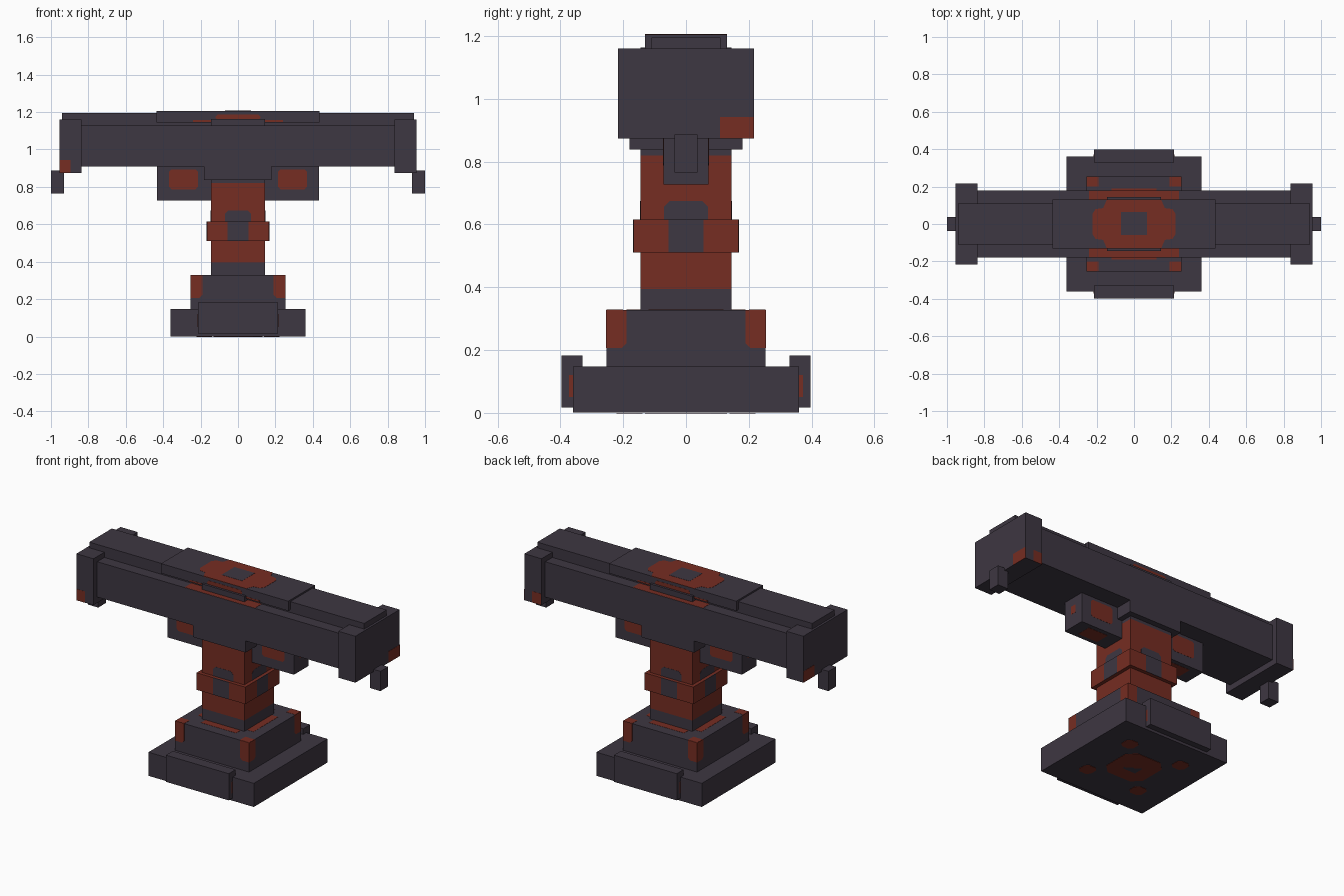
import bpy, bmesh
from mathutils import Vector

if "Cube" in bpy.data.objects:
    bpy.data.objects.remove(bpy.data.objects["Cube"])


def material(name, rgb):
    m = bpy.data.materials.new(name)
    m.diffuse_color = (*rgb, 1)
    m.use_nodes = True
    m.node_tree.nodes["Principled BSDF"].inputs["Base Color"].default_value = m.diffuse_color
    return m


DARK = material("dark_plum_metal", (0.048, 0.038, 0.054))
RED = material("rust_red", (0.180, 0.026, 0.016))
SIGNS = (-1, 1)


def finish(name, bm, mat):
    bmesh.ops.recalc_face_normals(bm, faces=bm.faces)
    me = bpy.data.meshes.new(name)
    bm.to_mesh(me)
    bm.free()
    me.materials.append(mat)
    ob = bpy.data.objects.new(name, me)
    bpy.context.collection.objects.link(ob)
    return ob


def box(name, x, y, z, mat=DARK):
    """Box from (min, max) pairs."""
    bm = bmesh.new()
    bmesh.ops.create_cube(bm, size=1)
    for v in bm.verts:
        v.co = Vector([r[0] if c < 0 else r[1] for c, r in zip(v.co, (x, y, z))])
    return finish(name, bm, mat)


def inlay(name, axis, at, pts, mat=RED, lift=0.001):
    """Thin painted plate on the plane axis = at, facing away from the centre."""
    bm = bmesh.new()
    s = 1 if at > 0 else -1
    rings = []
    for d in (at - s * 0.003, at + s * lift):
        ring = []
        for p in pts:
            co = list(p)
            co.insert(axis, d)
            ring.append(bm.verts.new(co))
        rings.append(ring)
    a, b = rings
    bm.faces.new(a)
    bm.faces.new(b)
    for i in range(len(a)):
        j = (i + 1) % len(a)
        bm.faces.new((a[i], a[j], b[j], b[i]))
    return finish(name, bm, mat)


def rect(u0, u1, v0, v1, c=0.0):
    """Rectangle outline, with optional cut corners."""
    if not c:
        return [(u0, v0), (u1, v0), (u1, v1), (u0, v1)]
    return [(u0 + c, v0), (u1 - c, v0), (u1, v0 + c), (u1, v1 - c),
            (u1 - c, v1), (u0 + c, v1), (u0, v1 - c), (u0, v0 + c)]


def span(s, a, b):
    return sorted((s * a, s * b))


# Base and stepped foot
box("base", (-.36, .36), (-.36, .36), (.001, .147))
box("foot_step", (-.253, .253), (-.253, .253), (.147, .328))
for s in SIGNS:
    box("base_plate", (-.215, .215), span(s, .33, .397), (.017, .182))
    for t in SIGNS:
        inlay("base_plate_mark", 0, t * .215, rect(*span(s, .36, .372), .05, .12))

# Red corners of the foot step
for sx in SIGNS:
    for sy in SIGNS:
        for axis, s, t in ((0, sx, sy), (1, sy, sx)):
            inlay("step_corner_side", axis, s * .253,
                  [(t * .253, .207), (t * .205, .207), (t * .190, .222),
                   (t * .190, .328), (t * .253, .328)])
        inlay("step_corner_top", 2, .328,
              rect(*span(sx, .19, .253), *span(sy, .20, .253)))
        inlay("base_dot", 2, .001, [(x, -y) for x, y in
              rect(sx * .18 - .042, sx * .18 + .042,
                   sy * .18 - .042, sy * .18 + .042, .02)], lift=-.001)
for s in SIGNS:
    inlay("step_strip", 2, .328, rect(-.12, .12, *span(s, .14, .19)))
    inlay("step_strip", 2, .328, rect(*span(s, .14, .19), -.12, .12))

# Ring painted under the base
inlay("base_ring", 2, .001, rect(-.13, .13, -.13, .13, .05), lift=-.001)
inlay("base_ring_centre", 2, .001, rect(-.045, .045, -.045, .045), DARK, lift=-.0015)

# Column with collar
C = (-.145, .145)
box("column_foot", C, C, (.328, .395))
box("column_shaft", C, C, (.395, .82), RED)
box("column_top", C, C, (.82, 1.163))
box("collar", (-.167, .167), (-.167, .167), (.511, .616), RED)
for axis in (0, 1):
    for s in SIGNS:
        inlay("column_patch", axis, s * .145, rect(-.07, .07, .52, .675, .018), DARK)
        inlay("collar_patch", axis, s * .167, rect(-.055, .055, .511, .616), DARK)

# Arm brackets either side of the column
for s in SIGNS:
    box("bracket", span(s, .14, .433), (-.072, .072), (.728, .92))
    for t in SIGNS:
        inlay("bracket_patch", 1, t * .072, rect(*span(s, .215, .368), .787, .893, .012))
    inlay("bracket_end_mark", 0, s * .433, rect(-.02, .02, .81, .86))
    # lower face patch
    box("bracket_under_patch", span(s, .225, .36), (-.045, .045), (.727, .735), RED)

# Crossbeam with saddle block and raised top strips
box("saddle", (-.182, .178), (-.18, .18), (.838, .92))
box("beam", (-.86, .86), (-.18, .18), (.91, 1.128))
box("beam_ridge", (-.94, .94), (-.11, .11), (1.12, 1.195))
box("ridge_plate", (-.435, .435), (-.13, .13), (1.145, 1.205))

# Painted motif on top of the beam
inlay("top_motif", 2, 1.205,
      [(sx * x, sy * y) for sx, sy, order in
       ((1, 1, 1), (-1, 1, -1), (-1, -1, 1), (1, -1, -1))
       for x, y in [(.222, .055), (.205, .08), (.165, .085), (.145, .13)][::order]])
inlay("top_motif_centre", 2, 1.205, rect(-.07, .07, -.06, .065), DARK, lift=.002)
for s in SIGNS:
    inlay("beam_top_strip", 2, 1.128, rect(-.24, .24, *span(s, .11, .178)))
    inlay("ridge_side_strip", 1, s * .13, rect(-.24, .24, 1.146, 1.157))
    inlay("ridge_side_strip", 1, s * .13, rect(-.12, .12, 1.157, 1.187, .012))

# Beam end caps with hanging pegs
for s in SIGNS:
    box("end_cap", span(s, .837, .954), (-.216, .216), (.873, 1.16))
    box("peg", span(s, .93, 1.0), (-.037, .037), (.765, .887))
    inlay("end_cap_mark", 0, s * .954, rect(.108, .216, .873, .943))
inlay("end_cap_mark", 1, -.216, rect(-.954, -.895, .873, .943))
inlay("end_cap_mark", 1, .216, rect(.84, .90, .873, .943))
